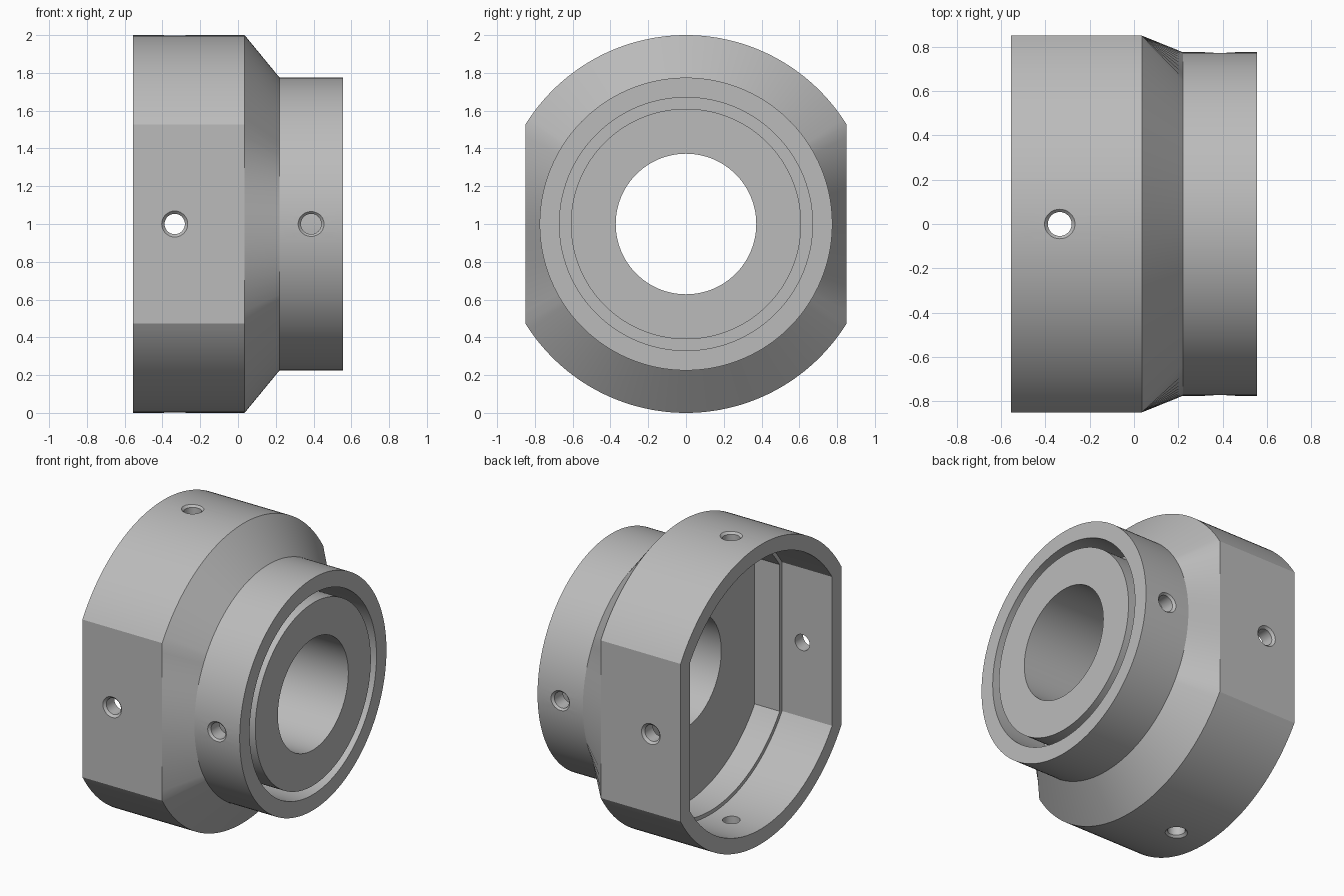
import bpy
import bmesh
from math import acos, atan2, cos, sin, pi, radians
from mathutils import Matrix, Vector

cube = bpy.data.objects.get("Cube")
if cube:
    bpy.data.objects.remove(cube)

steel = bpy.data.materials.new("plain grey")
steel.use_nodes = True
grey = (0.5, 0.5, 0.5, 1)
steel.diffuse_color = grey
steel.node_tree.nodes["Principled BSDF"].inputs["Base Color"].default_value = grey

BODY_R, BODY_FLAT = 1.0, 0.85
FLAT_STEPS, ARC_STEPS = 20, 56


def section(x, radius, flat=None):
    """Ring around the x axis; a flat trims it to |y| <= flat."""
    corner = acos(flat / radius if flat else BODY_FLAT / BODY_R)
    points = []
    for side in (0, pi):
        spans = ((-corner, corner, FLAT_STEPS), (corner, pi - corner, ARC_STEPS))
        for start, end, steps in spans:
            for i in range(steps):
                a = side + start + (end - start) * i / steps
                r = min(radius, flat / max(abs(cos(a)), 1e-6)) if flat else radius
                points.append(Vector((x, r * cos(a), 1 + r * sin(a))))
    return points


def bridge(bm, rings, closed):
    loops = [[bm.verts.new(p) for p in ring] for ring in rings]
    n = len(loops[0])
    pairs = list(zip(loops, loops[1:]))
    if closed:
        pairs.append((loops[-1], loops[0]))
    else:
        bm.faces.new(loops[0])
        bm.faces.new(loops[-1])
    for a, b in pairs:
        for i in range(n):
            j = (i + 1) % n
            bm.faces.new((a[i], a[j], b[j], b[i]))


def finish(bm, name):
    bmesh.ops.recalc_face_normals(bm, faces=bm.faces)
    mesh = bpy.data.meshes.new(name)
    bm.to_mesh(mesh)
    bm.free()
    mesh.materials.append(steel)
    obj = bpy.data.objects.new(name, mesh)
    bpy.context.collection.objects.link(obj)
    return obj


# Housing: one closed wall running around the outside, groove, bore and cavity
bm = bmesh.new()
bridge(bm, [
    section(-0.555, BODY_R, BODY_FLAT),   # open rim
    section(0.035, BODY_R, BODY_FLAT),    # start of the taper
    section(0.22, 0.775),                 # collar
    section(0.555, 0.775),
    section(0.555, 0.67),                 # ring groove
    section(0.22, 0.67),
    section(0.22, 0.61),
    section(0.555, 0.61),                 # hub face
    section(0.555, 0.372),                # bore
    section(0.0, 0.372),                  # cavity floor
    section(0.0, 0.875, 0.725),
    section(-0.185, 0.875, 0.725),        # inner ledge
    section(-0.185, 0.9, 0.75),
    section(-0.555, 0.9, 0.75),
], closed=True)
housing = finish(bm, "housing")


def add_screw_hole(bm, x, angle, inner, surface):
    """Countersunk radial hole, pointing out at an angle around x."""
    turn = Matrix.Rotation(angle, 3, "X")
    rings = []
    for d, r in ((inner, 0.054), (surface - 0.015, 0.054), (surface + 0.03, 0.099)):
        rings.append([turn @ Vector((x + r * cos(2 * pi * i / 32), d,
                                     r * sin(2 * pi * i / 32))) + Vector((0, 0, 1))
                      for i in range(32)])
    bridge(bm, rings, closed=False)


# Screw holes: four in the body, two in the collar
bm = bmesh.new()
for k in range(4):
    add_screw_hole(bm, -0.335, k * pi / 2, 0.65, BODY_R if k % 2 else BODY_FLAT)
for k in (0, 2):
    add_screw_hole(bm, 0.387, k * pi / 2, 0.64, 0.775)
cutter = finish(bm, "screw_hole_cutter")
cutter.hide_render = True

cut = housing.modifiers.new("screw holes", "BOOLEAN")
cut.operation = "DIFFERENCE"
cut.solver = "EXACT"
cut.object = cutter

bpy.ops.object.select_all(action="DESELECT")
housing.select_set(True)
bpy.context.view_layer.objects.active = housing
bpy.ops.object.modifier_apply(modifier=cut.name)
bpy.data.objects.remove(cutter)
bpy.ops.object.shade_smooth_by_angle(angle=radians(15))
